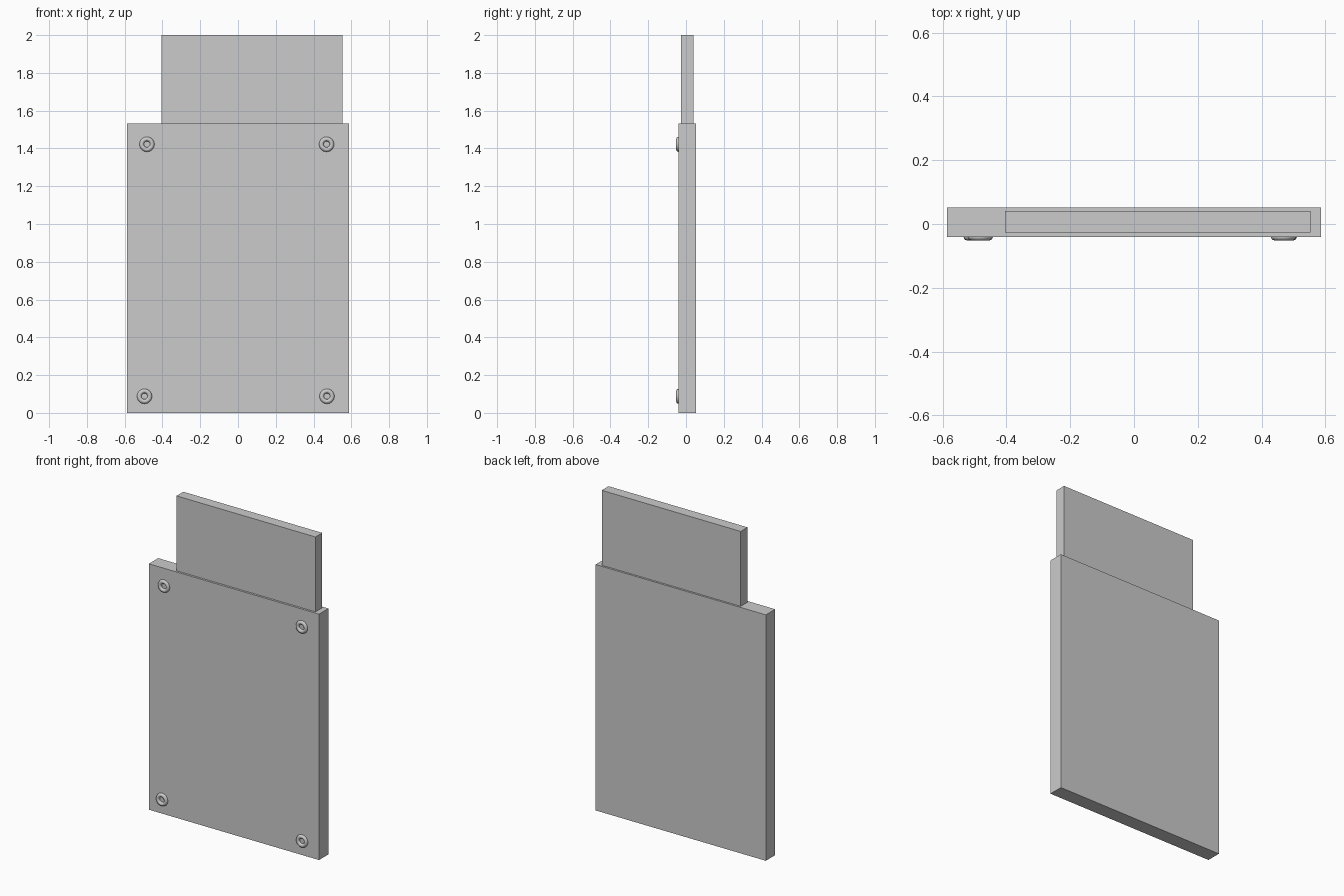
import bpy
from math import radians

if "Cube" in bpy.data.objects:
    bpy.data.objects.remove(bpy.data.objects["Cube"])


def box(name, lo, hi):
    """Box between two opposite corners."""
    centre = [(a + b) / 2 for a, b in zip(lo, hi)]
    bpy.ops.mesh.primitive_cube_add(size=1, location=centre)
    ob = bpy.context.object
    ob.name = name
    ob.scale = [b - a for a, b in zip(lo, hi)]
    bpy.ops.object.transform_apply(location=False, rotation=False, scale=True)
    return ob


# Main slab and the thinner panel rising from its top, set off to one side
box("main_panel", (-0.587, -0.040, 0), (0.587, 0.052, 1.533))
box("upper_panel", (-0.405, -0.027, 1.52), (0.553, 0.040, 2.0))

# Ring-shaped studs half sunk into the front face, one per corner
studs = {
    "upper_left_stud": (-0.482, 1.422),
    "upper_right_stud": (0.469, 1.422),
    "lower_left_stud": (-0.495, 0.088),
    "lower_right_stud": (0.471, 0.088),
}
for name, (x, z) in studs.items():
    bpy.ops.mesh.primitive_torus_add(
        location=(x, -0.040, z), rotation=(radians(90), 0, 0),
        major_radius=0.028, minor_radius=0.012,
        major_segments=16, minor_segments=8)
    bpy.context.object.name = name
    bpy.ops.object.shade_smooth_by_angle(angle=radians(50))
